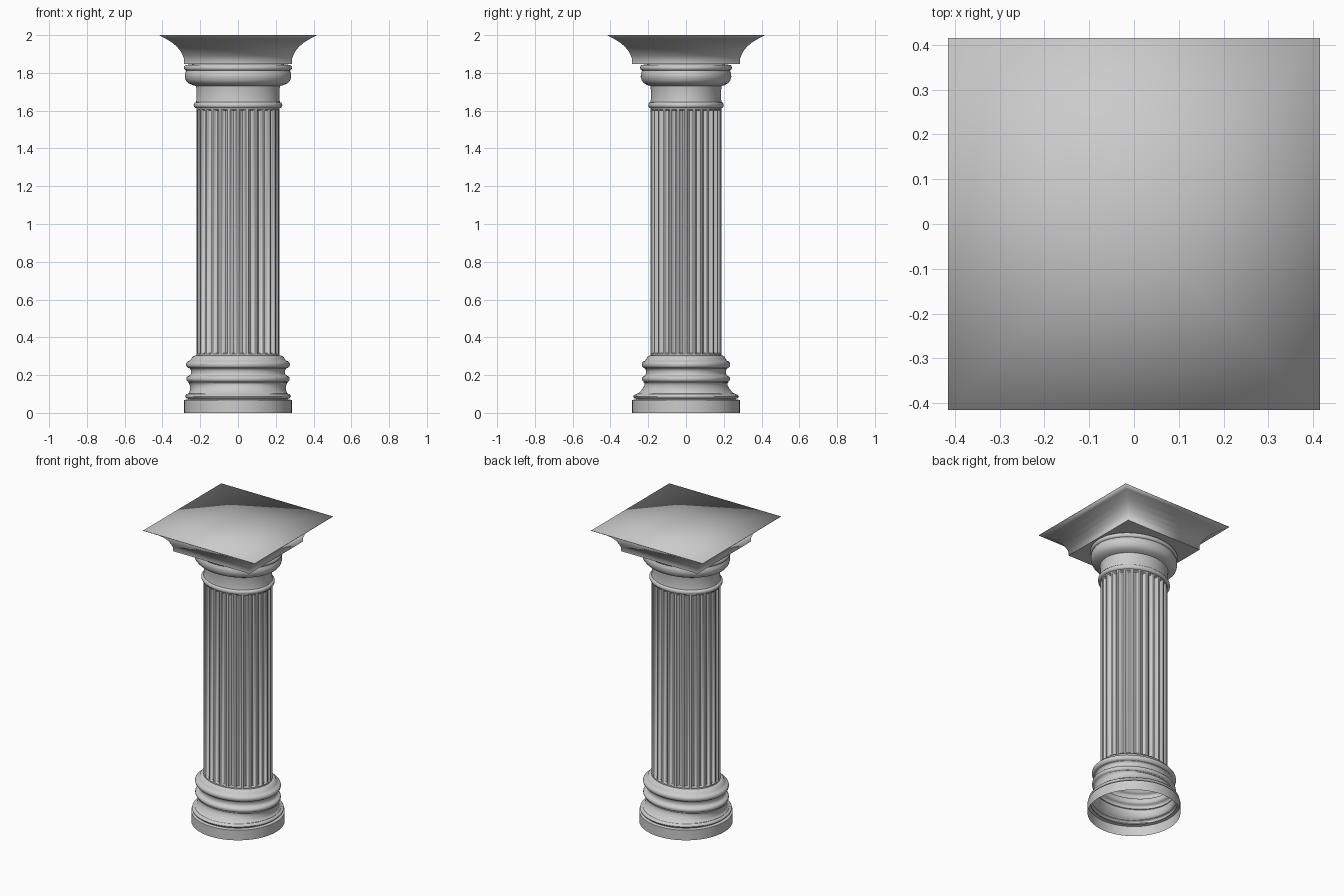
import bpy
import bmesh
from math import sin, cos, pi, radians

if "Cube" in bpy.data.objects:
    bpy.data.objects.remove(bpy.data.objects["Cube"], do_unlink=True)

STONE = (0.6, 0.6, 0.6, 1)
stone = bpy.data.materials.new("grey stone")
stone.use_nodes = True
stone.diffuse_color = STONE
stone.node_tree.nodes["Principled BSDF"].inputs["Base Color"].default_value = STONE

FLAT = 0.85      # depth of the oval column relative to its width
FLUTES = 28
STEPS = 8        # points around each flute


def oval(z):
    """The plinth is round; everything above it is slightly flattened."""
    t = min(max((z - 0.09) / 0.06, 0), 1)
    return 1 + (FLAT - 1) * t


def finish(bm, name, angle=None):
    mesh = bpy.data.meshes.new(name)
    bm.to_mesh(mesh)
    bm.free()
    mesh.materials.append(stone)
    ob = bpy.data.objects.new(name, mesh)
    bpy.context.collection.objects.link(ob)
    bpy.ops.object.select_all(action="DESELECT")
    ob.select_set(True)
    bpy.context.view_layer.objects.active = ob
    if angle is None:
        bpy.ops.object.shade_smooth()
    else:
        bpy.ops.object.shade_smooth_by_angle(angle=radians(angle))
    return ob


def skin(bm, rings):
    """Join closed rings of vertices, listed from bottom to top."""
    for low, high in zip(rings, rings[1:]):
        n = len(low)
        for i in range(n):
            j = (i + 1) % n
            bm.faces.new((low[i], low[j], high[j], high[i]))


def ring(bm, radius, z, count, flute=0):
    verts = []
    for i in range(count):
        a = 2 * pi * i / count
        # rounded hollow with a narrow fillet on either side
        u = (i % STEPS) / STEPS
        hollow = sin(pi * (u - 0.125) / 0.75) if 0.125 < u < 0.875 else 0
        r = radius - flute * hollow
        verts.append(bm.verts.new((r * cos(a), r * sin(a) * oval(z), z)))
    return verts


def lathe(name, profile, angle=40, count=96):
    bm = bmesh.new()
    skin(bm, [ring(bm, r, z, count) for r, z in profile])
    return finish(bm, name, angle)


def bulge(radius, depth, z0, z1, n=6):
    """Half-round moulding; a negative depth gives a hollow."""
    return [(radius + depth * sin(pi * k / n), z0 + (z1 - z0) * (1 - cos(pi * k / n)) / 2)
            for k in range(n + 1)]


# Open-bottomed base: plinth, rolls and hollows
base = [(0.285, 0), (0.285, 0.068), (0.266, 0.072)]
base += bulge(0.266, 0.014, 0.076, 0.10)
base += bulge(0.266, -0.012, 0.102, 0.162)
base += bulge(0.262, 0.012, 0.165, 0.195)
base += bulge(0.258, -0.01, 0.198, 0.235)
base += bulge(0.258, 0.017, 0.237, 0.275)
base += [(0.25, 0.282), (0.242, 0.296), (0.228, 0.303), (0.205, 0.305)]
lathe("base", base)

# Fluted shaft with plain bands at both ends
bm = bmesh.new()
count = FLUTES * STEPS
rings = [ring(bm, 0.22, z, count, f) for z, f in
         ((0.29, 0), (0.312, 0), (0.318, 0.018), (1.6, 0.018), (1.606, 0), (1.63, 0))]
skin(bm, rings)
bm.faces.new(list(reversed(rings[0])))
finish(bm, "fluted_shaft", 35)

# Capital: neck ring, neck and swelling cushion
capital = [(0.215, 1.612)] + bulge(0.222, 0.013, 1.614, 1.645)
capital += [(0.219, 1.66), (0.219, 1.71), (0.222, 1.73), (0.24, 1.735)]
capital += [(0.262, 1.745), (0.276, 1.76), (0.282, 1.78), (0.281, 1.8), (0.274, 1.81)]
capital += bulge(0.274, 0.012, 1.813, 1.842) + [(0.24, 1.846)]
lathe("capital", capital)

# Square top slab with a sweeping moulded edge
bm = bmesh.new()
slab = ((0.285, 1.846), (0.285, 1.872), (0.292, 1.89), (0.304, 1.915),
        (0.324, 1.94), (0.352, 1.963), (0.388, 1.984), (0.415, 1.997), (0.415, 2))
squares = [[bm.verts.new((sx * h, sy * h, z)) for sx, sy in
            ((-1, -1), (1, -1), (1, 1), (-1, 1))] for h, z in slab]
skin(bm, squares)
under = bm.faces.new(list(reversed(squares[0])))
for e in under.edges:
    e.smooth = False
top = bm.faces.new(squares[-1])
bmesh.ops.poke(bm, faces=[top])
finish(bm, "top_slab")
